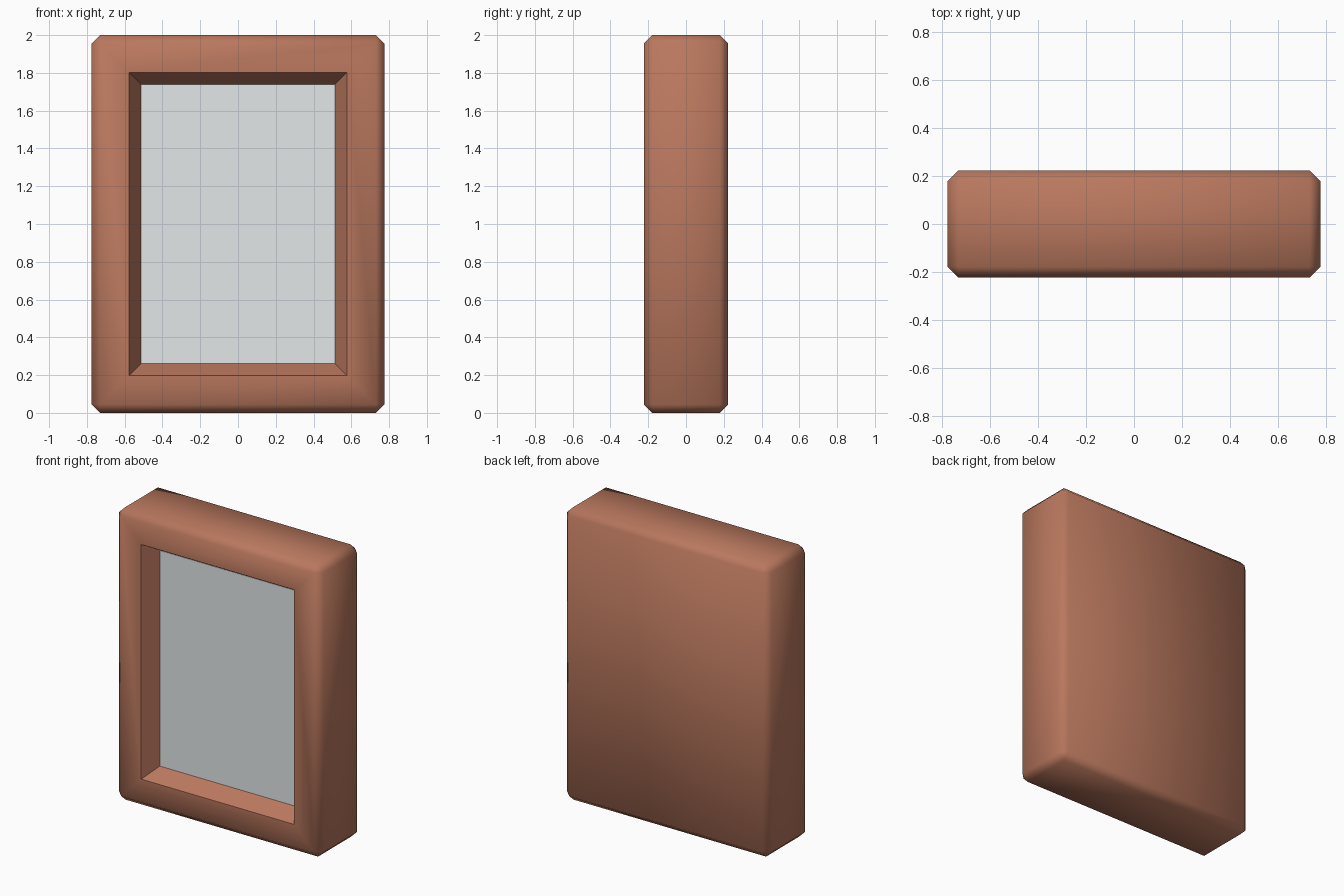
import bpy, bmesh
from mathutils import Matrix

if "Cube" in bpy.data.objects:
    bpy.data.objects.remove(bpy.data.objects["Cube"])

W, D, H = 1.55, 0.444, 2.0     # overall size
BEVEL = 0.044
RIM, SLOPE, DEPTH = 0.153, 0.065, 0.112


def material(name, rgb):
    m = bpy.data.materials.new(name)
    m.diffuse_color = (*[(c / 255) ** 2.2 for c in rgb], 1)
    m.use_nodes = True
    m.node_tree.nodes["Principled BSDF"].inputs["Base Color"].default_value = m.diffuse_color
    return m


def finish(bm, name, mat):
    bmesh.ops.recalc_face_normals(bm, faces=bm.faces)
    me = bpy.data.meshes.new(name)
    bm.to_mesh(me)
    bm.free()
    me.materials.append(mat)
    ob = bpy.data.objects.new(name, me)
    bpy.context.collection.objects.link(ob)
    return ob


def box(size, centre):
    bm = bmesh.new()
    bmesh.ops.create_cube(bm, size=1, matrix=Matrix.Translation(centre) @ Matrix.Diagonal((*size, 1)))
    return bm


wood = material("reddish brown wood", (184, 119, 94))
grey = material("pale grey", (225, 230, 230))

# Chamfered frame with a sloped recess in the front
bm = box((W, D, H), (0, 0, H / 2))
bmesh.ops.bevel(bm, geom=bm.edges[:], offset=BEVEL, segments=1, affect='EDGES')
bm.normal_update()
front = min(bm.faces, key=lambda f: f.calc_center_median().y)
bmesh.ops.inset_region(bm, faces=[front], thickness=RIM, use_even_offset=True)
bmesh.ops.inset_region(bm, faces=[front], thickness=SLOPE, use_even_offset=True)
bmesh.ops.translate(bm, verts=front.verts[:], vec=(0, DEPTH, 0))
frame = finish(bm, "frame", wood)
bpy.context.view_layer.objects.active = frame
frame.select_set(True)
bpy.ops.object.shade_smooth_by_angle(angle=0.87)

# Pane lying on the recess floor
inset = BEVEL + RIM + SLOPE
finish(box((W - 2 * inset, 0.006, H - 2 * inset), (0, -D / 2 + DEPTH, H / 2)), "pane", grey)
